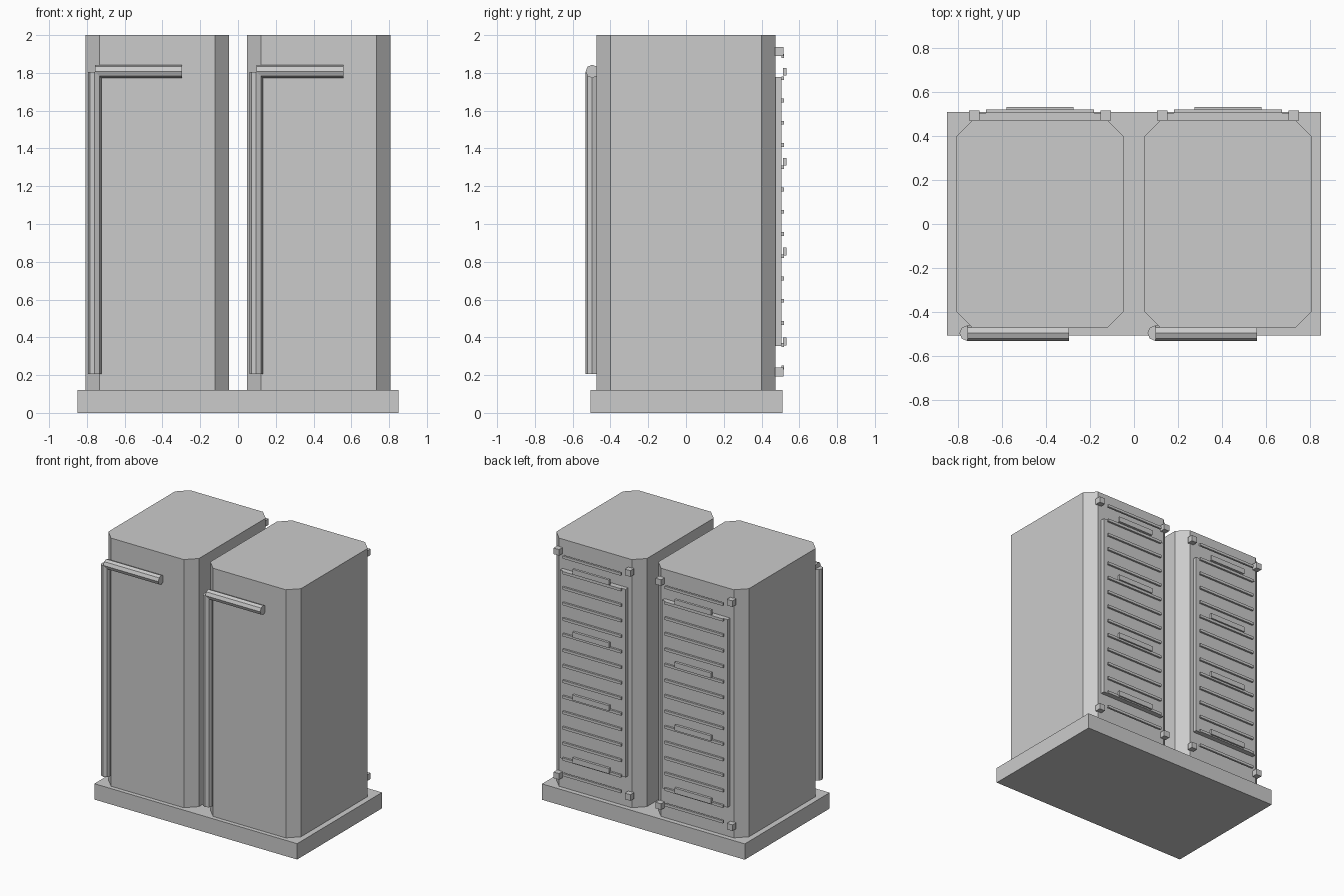
import bpy, bmesh, math
from mathutils import Matrix

if "Cube" in bpy.data.objects:
    bpy.data.objects.remove(bpy.data.objects["Cube"])

grey = bpy.data.materials.new("light_grey")
grey.diffuse_color = (0.6, 0.6, 0.6, 1)
grey.use_nodes = True
grey.node_tree.nodes["Principled BSDF"].inputs["Base Color"].default_value = grey.diffuse_color


def finish(name, bm):
    bmesh.ops.recalc_face_normals(bm, faces=bm.faces)
    me = bpy.data.meshes.new(name)
    bm.to_mesh(me)
    bm.free()
    me.materials.append(grey)
    ob = bpy.data.objects.new(name, me)
    bpy.context.collection.objects.link(ob)
    return ob


def box(name, x, y, z):
    """Box from (min, max) ranges."""
    bm = bmesh.new()
    size = [r[1] - r[0] for r in (x, y, z)]
    mid = [(r[0] + r[1]) / 2 for r in (x, y, z)]
    bmesh.ops.create_cube(bm, size=1, matrix=Matrix.Translation(mid) @ Matrix.Diagonal((*size, 1)))
    return finish(name, bm)


def centred(name, cx, width, y, cz, height):
    return box(name, (cx - width / 2, cx + width / 2), y, (cz - height / 2, cz + height / 2))


def pipe(name, centre, length, along_x=False):
    """Eight-sided bar."""
    bm = bmesh.new()
    m = Matrix.Translation(centre)
    if along_x:
        m = m @ Matrix.Rotation(math.pi / 2, 4, 'Y')
    bmesh.ops.create_cone(bm, cap_ends=True, segments=8, radius1=0.035, radius2=0.035,
                          depth=length, matrix=m)
    return finish(name, bm)


def cabinet_body(name, cx):
    """Tall cabinet with chamfered vertical corners."""
    hx, hy, c = 0.38, 0.474, 0.075
    corner = [(hx, hy - c), (hx - c, hy)]
    half = corner + [(-x, y) for x, y in reversed(corner)]
    outline = half + [(-x, -y) for x, y in half]
    bm = bmesh.new()
    face = bm.faces.new([bm.verts.new((cx + x, y, 0.12)) for x, y in outline])
    ext = bmesh.ops.extrude_face_region(bm, geom=[face])["geom"]
    bmesh.ops.translate(bm, vec=(0, 0, 1.88),
                        verts=[v for v in ext if isinstance(v, bmesh.types.BMVert)])
    return finish(name, bm)


# Shared plinth
box("base", (-0.85, 0.85), (-0.506, 0.51), (0, 0.12))

for side, cx in (("left", -0.4275), ("right", 0.4275)):
    cabinet_body(f"{side}_cabinet", cx)

    # Front bars
    pipe(f"{side}_upright_bar", (cx - 0.331, -0.4965, 1.005), 1.598)
    pipe(f"{side}_cross_bar", (cx - 0.0995, -0.4965, 1.808), 0.461, True)

    # Back panel with its row of slats
    box(f"{side}_back_panel", (cx - 0.275, cx + 0.275), (0.47, 0.5055), (0.354, 1.778))
    for i in range(15):
        centred(f"{side}_slat_{i + 1}", cx, 0.49, (0.5045, 0.52), 0.241 + i * 0.1177, 0.02)

    # Wider plates over the slats
    for i in range(4):
        centred(f"{side}_cover_plate_{i + 1}", cx, 0.305, (0.513, 0.5315), 0.378 + i * 0.4763, 0.04)

    # Corner bolts
    for dx in (-0.299, 0.299):
        for z in (0.216, 1.913):
            centred(f"{side}_bolt", cx + dx, 0.047, (0.47, 0.5155), z, 0.046)
